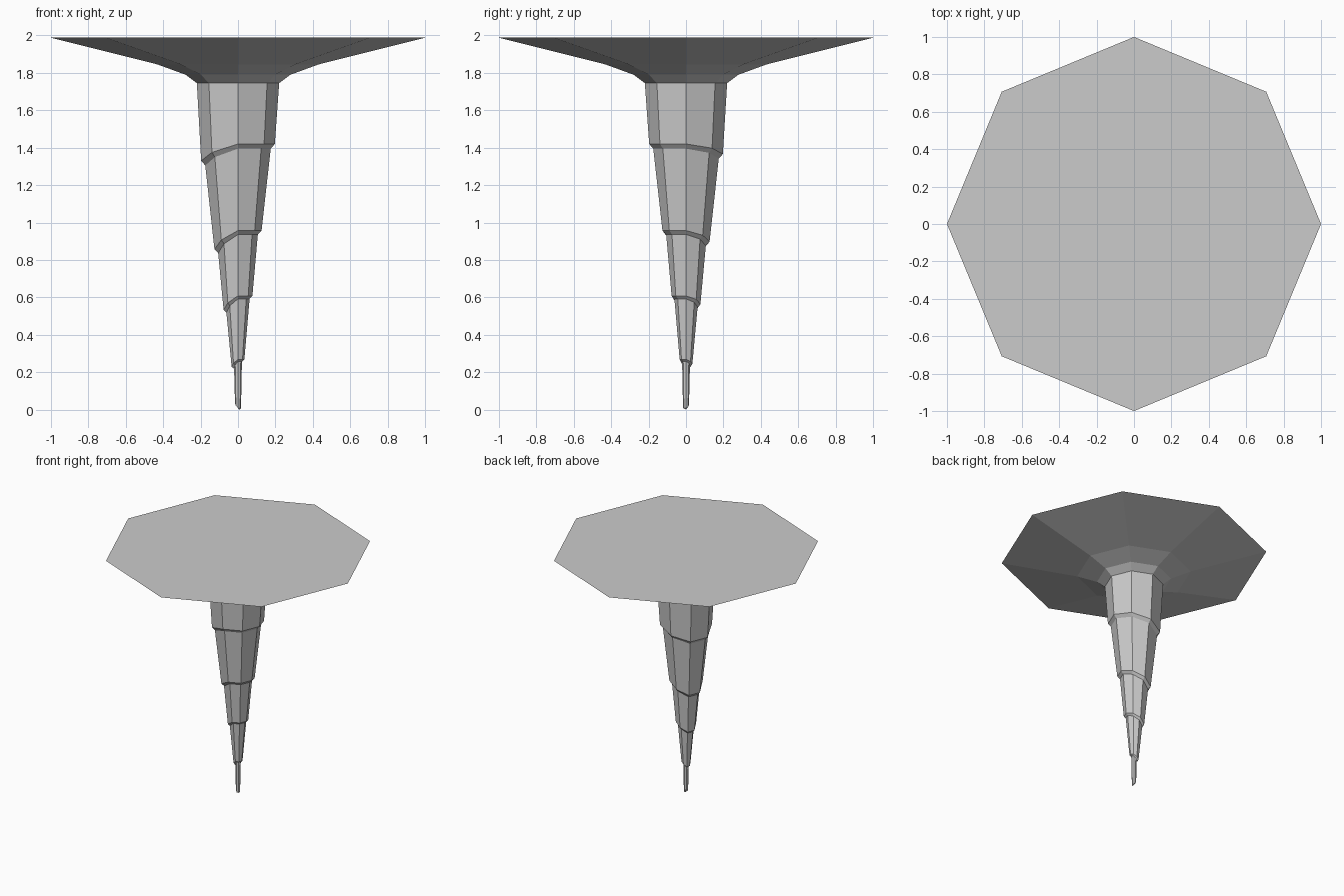
import bpy, bmesh, math

if "Cube" in bpy.data.objects:
    bpy.data.objects.remove(bpy.data.objects["Cube"])

# Ring profile: radius, height, and how far the sagging back-left side drops
RINGS = [
    (1.00, 1.988, 0), (0.43, 1.845, 0), (0.28, 1.79, 0), (0.22, 1.745, 0),  # ceiling flare
    (0.197, 1.42, 0.09), (0.175, 1.395, 0.09),                              # step 1
    (0.126, 0.957, 0.10), (0.106, 0.936, 0.10),                             # step 2
    (0.077, 0.608, 0.075), (0.062, 0.592, 0.075),                           # step 3
    (0.034, 0.268, 0.04), (0.021, 0.258, 0.04),                             # step 4
    (0.016, 0.008, -0.025),                                                 # tip
]
# Share of the drop at each of the eight corners, anticlockwise from +x
SAG = [0, 0.25, 0.6, 1.0, 1.0, 0.5, 0, 0]
N = 8

bm = bmesh.new()
rings = []
for r, z, drop in RINGS:
    ring = []
    for i, s in enumerate(SAG):
        a = 2 * math.pi * i / N
        ring.append(bm.verts.new((r * math.cos(a), r * math.sin(a), z - drop * s)))
    rings.append(ring)

# Side walls
for a, b in zip(rings, rings[1:]):
    for i in range(N):
        j = (i + 1) % N
        bm.faces.new((a[i], b[i], b[j], a[j]))

# Flat top and blunt point
bm.faces.new(rings[0])
tip = bm.verts.new((0.008, 0, 0))
for i in range(N):
    bm.faces.new((rings[-1][i], tip, rings[-1][(i + 1) % N]))

bmesh.ops.recalc_face_normals(bm, faces=bm.faces)
mesh = bpy.data.meshes.new("stalactite")
bm.to_mesh(mesh)
bm.free()
bpy.context.collection.objects.link(bpy.data.objects.new("stalactite", mesh))
